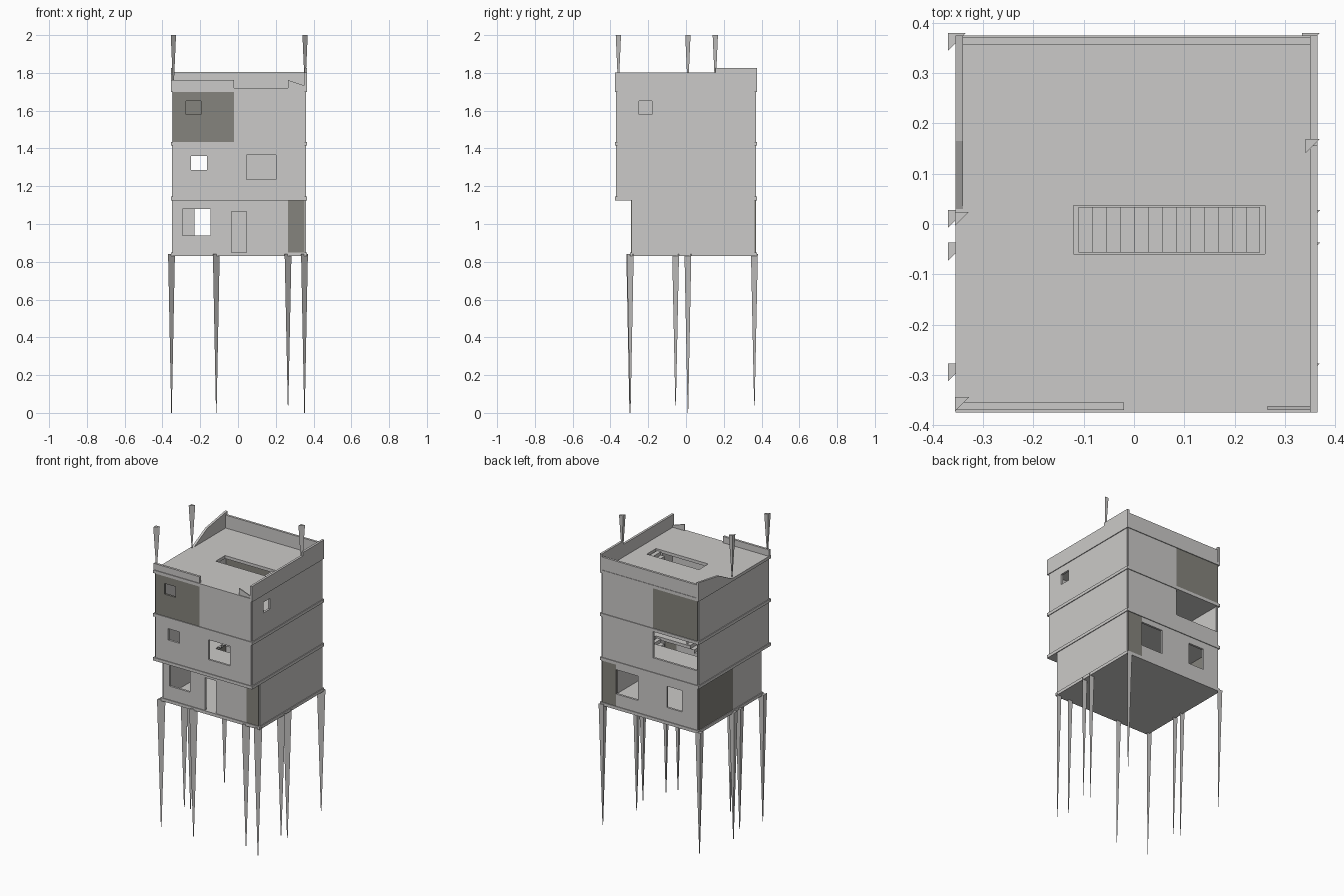
import bpy
import bmesh
from mathutils import Vector

cube = bpy.data.objects.get("Cube")
if cube:
    bpy.data.objects.remove(cube, do_unlink=True)


def material(name, colour):
    mat = bpy.data.materials.new(name)
    mat.use_nodes = True
    mat.diffuse_color = (*colour, 1)
    mat.node_tree.nodes["Principled BSDF"].inputs["Base Color"].default_value = (*colour, 1)
    return mat


CONCRETE = material("pale concrete", (0.6, 0.59, 0.58))
PANEL = material("dark olive panel", (0.235, 0.23, 0.205))

# Overall plan
X0, X1 = -0.355, 0.365
Y0, Y1, SETBACK = -0.375, 0.375, -0.297
LEVELS = [0.84, 1.135, 1.425, 1.71]
SLAB, WALL, INSET = 0.02, 0.014, 0.012


def finish(name, bm, thickness=0):
    bmesh.ops.recalc_face_normals(bm, faces=bm.faces)
    mesh = bpy.data.meshes.new(name)
    bm.to_mesh(mesh)
    bm.free()
    mesh.materials.append(CONCRETE)
    mesh.materials.append(PANEL)
    obj = bpy.data.objects.new(name, mesh)
    bpy.context.collection.objects.link(obj)
    if thickness:
        mod = obj.modifiers.new("thickness", "SOLIDIFY")
        mod.thickness = thickness
        mod.offset = 0
    return obj


def sheet(name, place, area, thickness, holes=(), panels=()):
    """Flat sheet with rectangular holes and dark panels (u0, u1, v0, v1)."""
    rects = [area, *holes, *panels]
    us = sorted({min(max(u, area[0]), area[1]) for r in rects for u in r[:2]})
    vs = sorted({min(max(v, area[2]), area[3]) for r in rects for v in r[2:]})
    bm = bmesh.new()
    grid = {(u, v): bm.verts.new(place(u, v)) for u in us for v in vs}

    def inside(u, v, group):
        return any(r[0] < u < r[1] and r[2] < v < r[3] for r in group)

    for a, b in zip(us, us[1:]):
        for c, d in zip(vs, vs[1:]):
            mid = (a + b) / 2, (c + d) / 2
            if not inside(*mid, holes):
                face = bm.faces.new([grid[p] for p in ((a, c), (b, c), (b, d), (a, d))])
                face.material_index = int(inside(*mid, panels))
    loose = [v for v in bm.verts if not v.link_faces]
    bmesh.ops.delete(bm, geom=loose, context="VERTS")
    return finish(name, bm, thickness)


def prism(name, outline, along):
    """Extrude a flat outline along a vector."""
    bm = bmesh.new()
    face = bm.faces.new([bm.verts.new(p) for p in outline])
    ext = bmesh.ops.extrude_face_region(bm, geom=[face])["geom"]
    bmesh.ops.translate(bm, vec=along, verts=[g for g in ext if isinstance(g, bmesh.types.BMVert)])
    return finish(name, bm)


def spike(name, x, y, top, bottom, size=0.028):
    """Three-sided tapering post, wide at the top."""
    bm = bmesh.new()
    corners = ((-0.5, 0.5), (0.5, 0.5), (-0.5, -0.5))
    rings = [[bm.verts.new((x + a * s, y + b * s, z)) for a, b in corners]
             for z, s in ((top, size), (bottom, 0.003))]
    for ring in rings:
        bm.faces.new(ring)
    for i in range(3):
        j = (i + 1) % 3
        bm.faces.new((rings[0][i], rings[0][j], rings[1][j], rings[1][i]))
    return finish(name, bm)


# Floor slabs, with the stairwell open in all but the lowest
STAIRWELL = (-0.12, 0.26, -0.06, 0.037)
for i, z in enumerate(LEVELS):
    sheet(f"slab_{i}", lambda u, v, z=z: (u, v, z),
          (X0, X1, Y0 if i else SETBACK, Y1), SLAB, [STAIRWELL] if i else [])

# Openings and dark panels by storey and side
HOLES = {
    (0, "front"): [(-0.295, -0.145, 0.94, 1.08), (-0.035, 0.045, 0.85, 1.065)],
    (1, "front"): [(-0.25, -0.165, 1.285, 1.36), (0.045, 0.2, 1.235, 1.365)],
    (2, "front"): [(-0.275, -0.195, 1.58, 1.65)],
    (0, "back"): [(0.09, 0.25, 0.93, 1.09), (-0.23, -0.12, 0.94, 1.08)],
    (1, "back"): [(X0 + 0.015, -0.02, 1.24, 1.42)],
    (2, "right"): [(-0.25, -0.18, 1.58, 1.65)],
}
PANELS = {
    (0, "front"): [(0.265, X1, 0, 2)],
    (2, "front"): [(X0, -0.02, 0, 2)],
    (0, "back"): [(0.25, X1, 0, 2)],
    (2, "back"): [(X0, -0.02, 0, 2)],
    (0, "left"): [(0.01, Y1, 0, 2)],
}

# Storey walls
for i, (low, high) in enumerate(zip(LEVELS, LEVELS[1:])):
    front = (Y0 if i else SETBACK) + INSET
    back = Y1 - INSET
    sides = {
        "front": (lambda u, v, y=front: (u, y, v), X0 + INSET, X1 - INSET),
        "back": (lambda u, v, y=back: (u, y, v), X0 + INSET, X1 - INSET),
        "left": (lambda u, v: (X0 + INSET, u, v), front, back),
        "right": (lambda u, v: (X1 - INSET, u, v), front, back),
    }
    for side, (place, start, end) in sides.items():
        sheet(f"{side}_wall_{i}", place, (start, end, low + SLAB / 2, high - SLAB / 2), WALL,
              HOLES.get((i, side), []), PANELS.get((i, side), []))

# Stair flights as thin folded strips
STEPS = 13
for i, (low, high) in enumerate(zip(LEVELS, LEVELS[1:])):
    run, rise = 0.36 / STEPS, (high - low) / STEPS
    profile = [(-0.11, low)]
    for s in range(STEPS):
        profile.append((-0.11 + s * run, low + (s + 1) * rise))
        profile.append((-0.11 + (s + 1) * run, low + (s + 1) * rise))
    bm = bmesh.new()
    rows = [[bm.verts.new((x, y, z)) for y in (-0.057, 0.034)] for x, z in profile]
    for a, b in zip(rows, rows[1:]):
        bm.faces.new((a[0], a[1], b[1], b[0]))
    finish(f"stair_flight_{i}", bm)

# Roof parapets
ROOF = LEVELS[-1] + SLAB / 2
THICK = 0.015


def parapet(name, start, end, heights, across):
    (xa, ya), (xb, yb) = start, end
    pts = [(xa, ya, ROOF), (xb, yb, ROOF), (xb, yb, heights[1]), (xa, ya, heights[0])]
    if heights[1] <= ROOF:
        pts.pop(2)
    prism(name, pts, Vector(across))


parapet("back_parapet", (X0, 0.357), (X1, 0.357), (1.805, 1.805), (0, THICK, 0))
parapet("right_parapet", (X1, Y0), (X1, 0.155), (1.803, 1.803), (-THICK, 0, 0))
parapet("right_rear_parapet", (X1, 0.155), (X1, Y1), (1.825, 1.825), (-THICK, 0, 0))
parapet("left_parapet", (X0, Y1), (X0, 0.165), (1.825, 1.79), (THICK, 0, 0))
parapet("left_parapet_ramp", (X0, 0.165), (X0, 0.03), (1.79, ROOF), (THICK, 0, 0))
parapet("front_parapet", (X0, -0.37), (-0.02, -0.37), (1.762, 1.762), (0, THICK, 0))
parapet("front_broken_parapet", (0.265, -0.37), (X1, -0.37), (1.762, 1.728), (0, 0.008, 0))

# Posts rising above the roof
for i, (x, y) in enumerate([(-0.342, -0.358), (-0.342, 0.01), (0.355, 0.155)]):
    spike(f"roof_post_{i}", x, y, 2.0, 1.72)

# Tapering stilts under the building
stilts = [(x, y) for x in (-0.352, 0.352) for y in (-0.295, -0.055, 0.01, 0.362)]
stilts += [(-0.115, -0.298), (0.265, -0.295)]
for i, (x, y) in enumerate(stilts):
    spike(f"stilt_{i}", x, y, 0.84, 0.0 if i % 2 == 0 else 0.04, 0.036)
